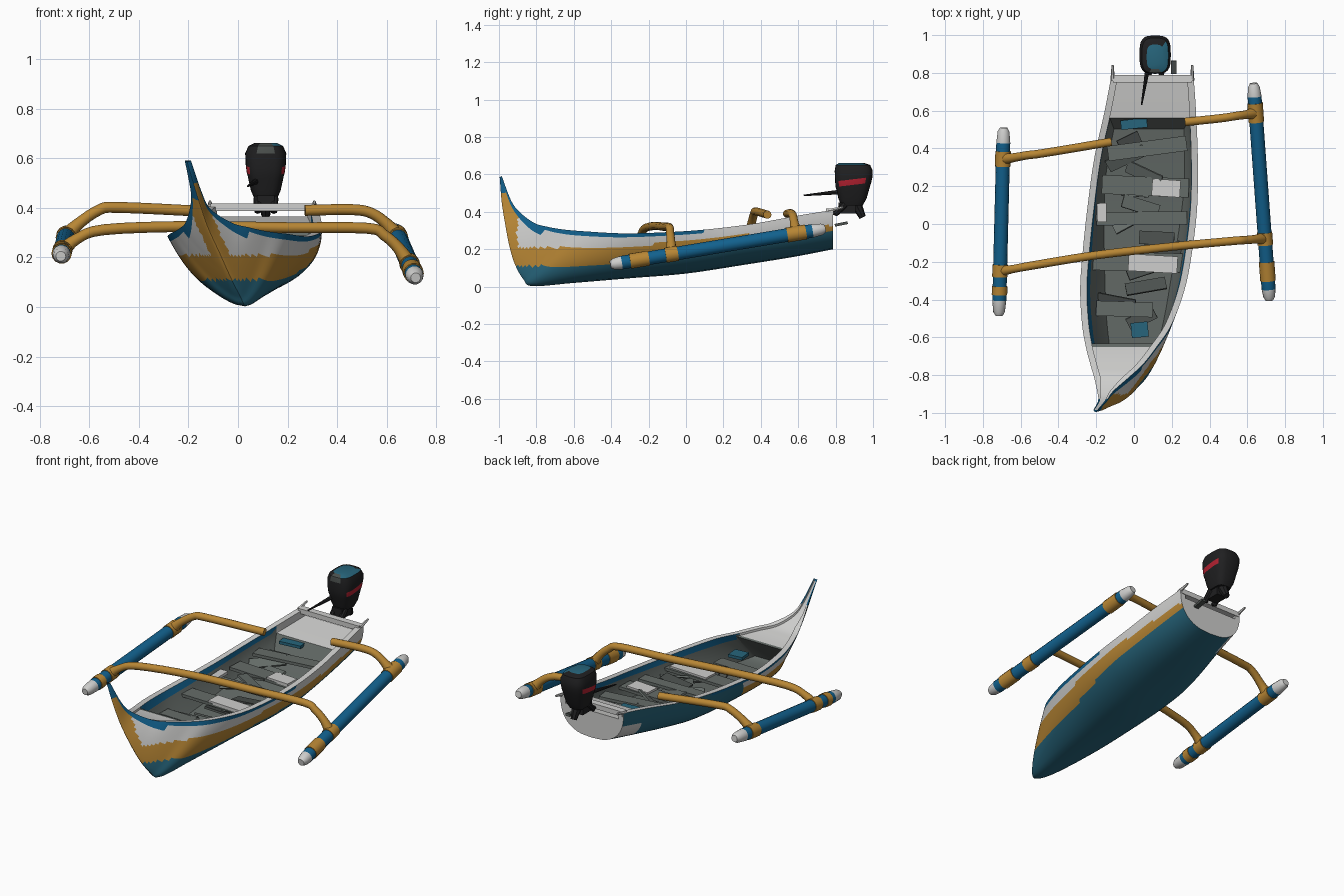
import bpy, bmesh, math, random
from mathutils import Vector

if "Cube" in bpy.data.objects:
    bpy.data.objects.remove(bpy.data.objects["Cube"])

random.seed(4)
COL = {"white_paint": (.62, .62, .61), "float_blue": (.006, .12, .27), "hull_blue": (.02, .13, .20),
       "ochre_yellow": (.48, .24, .035), "inner_grey": (.13, .15, .14), "dark_grey": (.07, .08, .075),
       "motor_black": (.014, .014, .015), "red": (.45, .015, .03)}
MATS = []
for n, c in COL.items():
    m = bpy.data.materials.new(n)
    m.diffuse_color = (*c, 1)
    m.use_nodes = True
    m.node_tree.nodes["Principled BSDF"].inputs["Base Color"].default_value = m.diffuse_color
    MATS.append(m)
WHITE, BLUE, TEAL, OCHRE, GREY, DARK, BLACK, RED = range(8)


def finish(name, bm, angle=35):
    bmesh.ops.recalc_face_normals(bm, faces=bm.faces)
    me = bpy.data.meshes.new(name)
    bm.to_mesh(me)
    bm.free()
    for m in MATS:
        me.materials.append(m)
    ob = bpy.data.objects.new(name, me)
    bpy.context.collection.objects.link(ob)
    bpy.ops.object.select_all(action='DESELECT')
    ob.select_set(True)
    bpy.context.view_layer.objects.active = ob
    bpy.ops.object.shade_smooth_by_angle(angle=math.radians(angle))
    return ob


def smooth_rows(rows, n):
    """Catmull-Rom interpolation of rows of numbers, n steps per span."""
    out = []
    for i in range(len(rows) - 1):
        a, b, c, d = rows[max(i - 1, 0)], rows[i], rows[i + 1], rows[min(i + 2, len(rows) - 1)]
        for k in range(n):
            t = k / n
            out.append([.5 * (2 * q + (r - p) * t + (2 * p - 5 * q + 4 * r - s) * t * t
                              + (3 * q - p - 3 * r + s) * t ** 3) for p, q, r, s in zip(a, b, c, d)])
    return out + [list(rows[-1])]


def loft(rings, rule, caps=(0, 0)):
    """Skin closed rings; rule(section, position, centre) gives the colour."""
    bm = bmesh.new()
    vs = [[bm.verts.new(p) for p in r] for r in rings]
    n = len(vs[0])
    for i in range(len(vs) - 1):
        for j in range(n):
            k = (j + 1) % n
            f = bm.faces.new((vs[i][j], vs[i][k], vs[i + 1][k], vs[i + 1][j]))
            f.material_index = rule(i, j, f.calc_center_median())
    for r, m in zip((vs[0], vs[-1]), caps):
        bm.faces.new(r).material_index = m
    return bm


def tube(name, rows, mats, sides=12):
    """Tube along rows of x, y, z, radius; mats is one colour or one per span."""
    pts = [Vector(r[:3]) for r in rows]
    rings = []
    for i, p in enumerate(pts):
        d = (pts[min(i + 1, len(pts) - 1)] - pts[max(i - 1, 0)]).normalized()
        u = d.cross(Vector((0, 0, 1))).normalized()
        v = u.cross(d)
        rings.append([p + (u * math.cos(a) + v * math.sin(a)) * rows[i][3]
                      for a in (2 * math.pi * k / sides for k in range(sides))])
    ms = mats if isinstance(mats, list) else [mats] * len(rows)
    return finish(name, loft(rings, lambda i, j, c: ms[i], (ms[0], ms[len(rows) - 2])))


def box(name, loc, size, mat, rot=(0, 0, 0)):
    bm = bmesh.new()
    bmesh.ops.create_cube(bm, size=1)
    for v in bm.verts:
        v.co = Vector(v.co[k] * size[k] for k in range(3))
    for f in bm.faces:
        f.material_index = mat
    ob = finish(name, bm)
    ob.location, ob.rotation_euler = loc, rot
    return ob


# Hull stations: rim y, rim z, left x, right x, keel y, keel x, keel z
ST = smooth_rows([
    (-.985, .592, -.215, -.190, -.996, -.205, .585), (-.935, .46, -.190, -.145, -.985, -.165, .45),
    (-.885, .395, -.195, -.11, -.966, -.125, .33), (-.81, .34, -.212, -.025, -.945, -.075, .22),
    (-.74, .32, -.232, .05, -.915, -.03, .12), (-.65, .305, -.255, .12, -.87, .01, .04),
    (-.53, .295, -.275, .20, -.82, .028, .003), (-.34, .285, -.285, .27, -.6, .03, .02),
    (-.13, .29, -.27, .31, -.3, .035, .045), (.1, .305, -.245, .335, 0, .045, .07),
    (.35, .335, -.21, .338, .3, .06, .115), (.6, .38, -.155, .328, .58, .085, .16),
    (.785, .41, -.12, .315, .785, .10, .20)], 6)
H = [1, .92, .85, .78, .71, .65, .59, .53, .47, .41, .35, .29, .23, .17, .11, .06, .025]


def width(h, s):
    """Half width at height h, from sharp bow (s = 0) to full midship (s = 1)."""
    return h ** .75 * (1 - s) + (1 - (1 - h) ** 2.5) ** .4 * s


def hull_ring(r):
    yr, zr, xl, xr, yk, xk, zk = r
    s = min(max((yr + .75) / 1.0, 0), 1)

    def pt(xe, h, inset=0, drop=0):
        x = xk + (xe - xk) * width(h, s)
        mid = xk + ((xl + xr) / 2 - xk) * width(h, s)
        return Vector((x + (mid - x) * inset, yk + (yr - yk) * h, zk + (zr - zk) * h - drop))
    ins = min(.035 / ((xr - xl) / 2), .4)
    if yr < -.63:
        lv = [(1, .006), (1, .012), (1, .014)]      # bow deck
    elif yr > .555:
        lv = [(1, .015), (1, .035), (1, .045)]      # stern deck
    else:
        lv = [(.86, 0), (.6, 0), (.36, 0)]          # open well
    left = [pt(xl, h, ins, d) for h, d in reversed(lv)] + [pt(xl, 1, ins)] + [pt(xl, h) for h in H]
    right = [pt(xr, h) for h in reversed(H)] + [pt(xr, 1, ins)] + [pt(xr, h, ins, d) for h, d in lv]
    return left + [Vector((xk, yk, zk))] + right


NP = 2 * (len(H) + 4) + 1


def hull_colour(i, j, c):
    yr, zr = ST[i][:2]
    port = j < NP // 2
    q = j if port else NP - 2 - j                  # mirrored position
    if j == NP - 1 or q < 3:                       # deck and well
        if yr < -.65 or yr > .53:
            return WHITE
        return BLUE if q == 2 and j != NP - 1 else GREY
    if q == 3:
        return BLUE if yr < -.93 else WHITE        # rim top
    h = H[q - 4] if q - 4 < len(H) else 0
    if c.z > .5 or (port and yr < -.93):           # prow tip
        return BLUE
    if q == 4 and yr < .1 or (q <= 6 and yr < -.75):
        return BLUE
    if c.y < -.9 and c.z > .12 and (c.z > .3 or h < .4):
        return OCHRE
    if port and yr > -.2:
        return WHITE if yr > .62 and .2 < h < .6 else TEAL
    t = max(yr + .3, 0)                            # stripes rise towards the stern
    return WHITE if c.z > .21 + .11 * t else OCHRE if c.z > .11 + .17 * t else TEAL


finish("hull", loft([hull_ring(r) for r in ST], hull_colour, (BLUE, WHITE)), 40)

# Transom rim and corner horns
box("transom_rim", (.098, .768, .402), (.42, .04, .03), WHITE)
for x in (-.113, .308):
    tube("stern_horn", [(x, .76, .405, .012), (x, .84, .425, .006)], WHITE, 6)

# Seats and loose boards in the well: x, y, z, width, depth, colour
for x, y, z, w, d, m in [(.02, -.20, .225, .48, .10, GREY), (.10, -.21, .236, .26, .09, WHITE),
                         (.04, .03, .235, .48, .07, GREY), (.06, .20, .25, .46, .10, GREY),
                         (.17, .19, .262, .15, .09, WHITE), (-.17, .06, .25, .05, .10, WHITE),
                         (.07, .40, .28, .42, .08, GREY), (0, .53, .31, .14, .05, TEAL),
                         (.03, -.56, .22, .09, .08, TEAL), (-.05, -.45, .20, .30, .08, GREY)]:
    box("seat_board", (x, y, z), (w, d, .018), m, (0, 0, random.uniform(-.08, .15)))
for k in range(12):
    y = -.5 + k * .085
    box("loose_plank", (random.uniform(-.1, .16), y, .175 + .09 * (y + .5)),
        (random.uniform(.12, .25), .07, .012), random.choice((GREY, DARK, GREY)),
        (random.uniform(-.6, .6), random.uniform(-.25, .25), random.uniform(-.5, .5)))


# Outrigger floats, banded by length
def float_tube(name, front, back, bands):
    a, b = Vector(front), Vector(back)
    rows = []
    ys = [a.y] + [y for y, m in bands]
    for i, y in enumerate(ys):
        e = min(i, len(ys) - 1 - i)                # tapered ends
        rows.append((*a.lerp(b, (y - a.y) / (b.y - a.y)), (.02, .031, .037)[min(e, 2)]))
    tube(name, rows, [m for y, m in bands], 14)
    # thicker lashings at the yellow bands
    for i, (y, m) in enumerate(bands):
        if m == OCHRE:
            t0, t1 = ((q - a.y) / (b.y - a.y) for q in (ys[i], y))
            tube("lashing", [(*a.lerp(b, t0), .041), (*a.lerp(b, t1), .041)], OCHRE, 14)


float_tube("left_float", (-.715, -.485, .205), (-.69, .51, .30),
           [(-.465, WHITE), (-.405, WHITE), (-.375, BLUE), (-.33, OCHRE), (-.28, BLUE), (-.215, OCHRE),
            (.305, BLUE), (.385, OCHRE), (.43, BLUE), (.49, WHITE), (.51, WHITE)])
float_tube("right_float", (.717, -.405, .118), (.633, .745, .31),
           [(-.385, WHITE), (-.345, WHITE), (-.30, BLUE), (-.20, OCHRE), (-.11, BLUE), (-.045, OCHRE),
            (.54, BLUE), (.64, OCHRE), (.675, BLUE), (.725, WHITE), (.745, WHITE)])

# Cross booms
R = .022
for name, pts in {
    "front_boom": [(-.71, -.25, .225, .032), (-.65, -.24, .275, R), (-.54, -.22, .312, R), (-.2, -.165, .325, R),
                   (.2, -.12, .32, R), (.52, -.09, .318, R), (.59, -.085, .29, R), (.65, -.08, .235, .024),
                   (.695, -.078, .165, .034)],
    "rear_left_boom": [(-.693, .345, .285, .034), (-.645, .35, .335, .024), (-.56, .365, .392, R),
                       (-.48, .375, .402, R), (-.12, .435, .385, R)],
    "rear_right_boom": [(.27, .54, .39, R), (.46, .56, .393, R), (.54, .572, .378, R),
                        (.60, .58, .335, .024), (.642, .588, .285, .036)]}.items():
    tube(name, smooth_rows(pts, 4), OCHRE)

# Outboard motor cowl: z, half width, front y, back y
COWL = [(.435, .045, .83, .945), (.47, .06, .815, .965), (.53, .073, .805, .985), (.545, .077, .80, .99),
        (.575, .081, .797, .997), (.62, .083, .795, .998), (.65, .07, .80, .985), (.662, .045, .82, .95)]
rings = []
for z, hw, y0, y1 in COWL:
    ring = []
    for k in range(24):
        ca, sa = math.cos(2 * math.pi * k / 24), math.sin(2 * math.pi * k / 24)
        px, py = (math.copysign(abs(q) ** .6, q) for q in (ca, sa))
        y = (y0 + y1) / 2 + py * (y1 - y0) / 2
        ring.append((.112 + px * hw, y, z + (.12 * (y - .9) if .5 < z < .6 else 0)))
    rings.append(ring)


def cowl_colour(i, j, c):
    if i == 3 and abs(c.x - .112) > .06 and c.y < .95:
        return RED
    if i >= 5 and c.y < .84 and abs(c.x - .112) < .03:
        return DARK
    return TEAL if i == 6 and c.x > .1 and c.y < .95 else BLACK


finish("motor_cowl", loft(rings, cowl_colour, (BLACK, TEAL)), 40)
# Motor neck, clamp legs and tiller
box("motor_neck", (.112, .86, .42), (.07, .09, .06), BLACK)
for x in (.08, .145):
    tube("clamp_leg", [(x, .85, .44, .018), (x, .80, .39, .016), (x, .775, .40, .01)], BLACK, 8)
tube("motor_leg", [(.112, .91, .44, .03), (.112, .945, .37, .018)], BLACK, 8)
tube("tiller", [(.07, .81, .505, .012), (.04, .63, .488, .004)], BLACK, 8)
box("tail_bracket", (.21, .83, .335), (.03, .07, .015), DARK, (.2, 0, 0))
